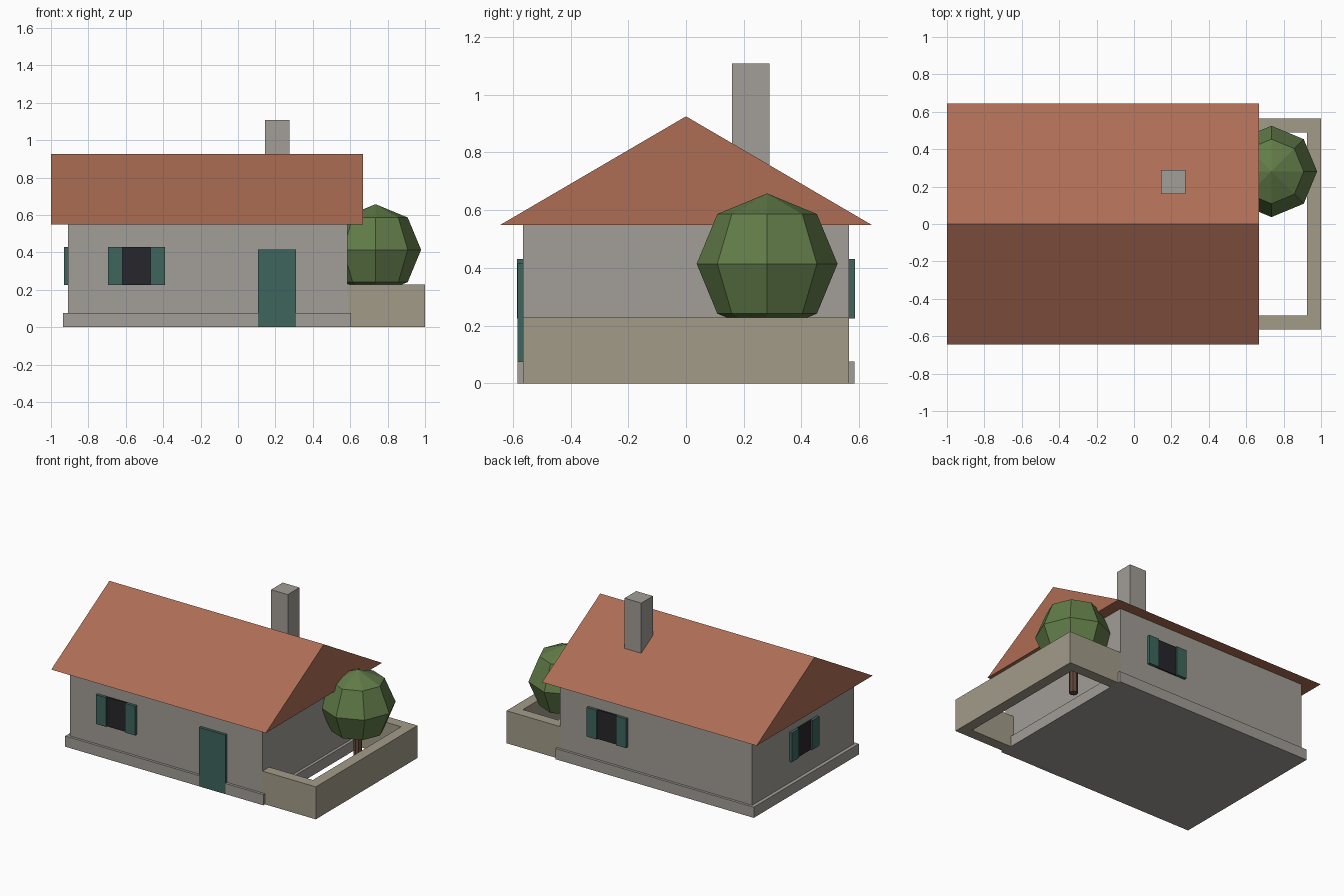
import bpy
import bmesh
import math

if "Cube" in bpy.data.objects:
    bpy.data.objects.remove(bpy.data.objects["Cube"])


def material(name, rgb):
    m = bpy.data.materials.new(name)
    m.diffuse_color = (*rgb, 1)
    m.use_nodes = True
    m.node_tree.nodes["Principled BSDF"].inputs["Base Color"].default_value = m.diffuse_color
    return m


ROOF = material("roof_tile", (0.42, 0.155, 0.09))
PLASTER = material("plaster", (0.36, 0.34, 0.31))
STONE = material("garden_stone", (0.36, 0.33, 0.25))
GREEN = material("green_paint", (0.05, 0.13, 0.11))
GLASS = material("dark_glass", (0.02, 0.02, 0.025))
LEAF = material("leaf", (0.12, 0.2, 0.065))
BARK = material("bark", (0.12, 0.065, 0.04))


def finish(name, bm, mat):
    bmesh.ops.recalc_face_normals(bm, faces=bm.faces)
    me = bpy.data.meshes.new(name)
    bm.to_mesh(me)
    bm.free()
    me.materials.append(mat)
    ob = bpy.data.objects.new(name, me)
    bpy.context.collection.objects.link(ob)
    return ob


def box(name, x, y, z, mat):
    """Box from (min, max) ranges on each axis."""
    bm = bmesh.new()
    bmesh.ops.create_cube(bm, size=1)
    for v in bm.verts:
        v.co = [r[0] if c < 0 else r[1] for c, r in zip(v.co, (x, y, z))]
    return finish(name, bm, mat)


def prism(name, points, offset, mat):
    """Flat outline swept along an offset vector."""
    bm = bmesh.new()
    face = bm.faces.new([bm.verts.new(p) for p in points])
    new = bmesh.ops.extrude_face_region(bm, geom=[face])["geom"]
    bmesh.ops.translate(bm, vec=offset,
                        verts=[g for g in new if isinstance(g, bmesh.types.BMVert)])
    return finish(name, bm, mat)


def window(name, x, y, angle):
    """Pane with two shutters, built facing -y and turned onto its wall."""
    z = (0.225, 0.43)
    parts = [box(name + "_pane", (-0.085, 0.085), (-0.01, 0.01), z, GLASS)]
    for side, s in (("left", -1), ("right", 1)):
        parts.append(box(f"{name}_{side}_shutter", sorted((s * 0.075, s * 0.153)),
                         (-0.02, 0.005), z, GREEN))
    for ob in parts:
        ob.location = (x, y, 0)
        ob.rotation_euler.z = math.radians(angle)


# House body and plinth
box("plinth", (-0.935, 0.605), (-0.583, 0.583), (0, 0.075), PLASTER)
box("house_walls", (-0.91, 0.585), (-0.565, 0.565), (0.0, 0.55), PLASTER)

# Gable roof and chimney
prism("roof", [(-1, -0.645, 0.548), (-1, 0.645, 0.548), (-1, 0, 0.925)],
      (1.667, 0, 0), ROOF)
box("chimney", (0.145, 0.275), (0.16, 0.29), (0.6, 1.108), PLASTER)

# Door and windows
box("door", (0.107, 0.31), (-0.584, -0.56), (0, 0.415), GREEN)
window("front_window", -0.542, -0.565, 0)
window("back_window", 0.21, 0.565, 180)
window("side_window", -0.91, 0, -90)

# U-shaped garden wall running into the house
prism("garden_wall",
      [(-0.16, -0.5645, 0), (1, -0.5645, 0), (1, 0.5645, 0), (-0.16, 0.5645, 0),
       (-0.16, 0.49, 0), (0.925, 0.49, 0), (0.925, -0.49, 0), (-0.16, -0.49, 0)],
      (0, 0, 0.228), STONE)

# Tree
bm = bmesh.new()
bmesh.ops.create_uvsphere(bm, u_segments=8, v_segments=4, radius=0.244)
finish("tree_crown", bm, LEAF).location = (0.735, 0.281, 0.414)
bm = bmesh.new()
bmesh.ops.create_cone(bm, cap_ends=True, segments=8, radius1=0.028, radius2=0.028,
                      depth=0.25)
finish("tree_trunk", bm, BARK).location = (0.735, 0.281, 0.125)
